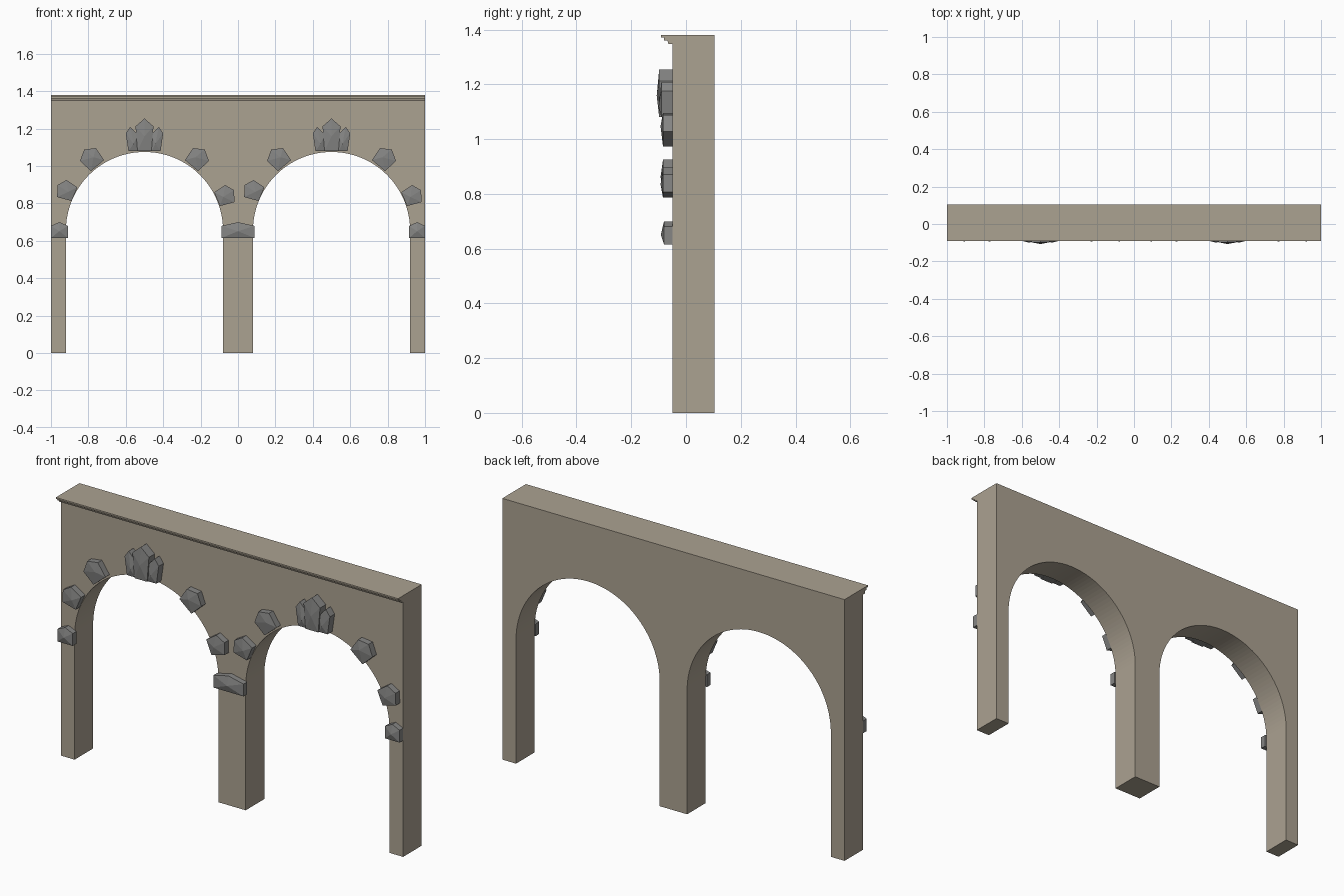
import bpy, bmesh, math
from mathutils import Vector

cube = bpy.data.objects.get("Cube")
if cube:
    bpy.data.objects.remove(cube)

FRONT, BACK = -0.05, 0.105      # wall faces
TOP, SPRING, RADIUS = 1.38, 0.655, 0.42
ARCHES = (-0.5, 0.5)            # arch centres


def material(name, colour):
    m = bpy.data.materials.new(name)
    m.use_nodes = True
    m.diffuse_color = (*colour, 1)
    m.node_tree.nodes["Principled BSDF"].inputs["Base Color"].default_value = (*colour, 1)
    return m


plaster = material("warm plaster", (0.41, 0.36, 0.285))
rock = material("grey stone", (0.235, 0.235, 0.23))


def prism(name, points, offset, mat, dome=None):
    """Extrude a 3D outline by offset; dome = (u, v, height) raises a faceted front."""
    bm = bmesh.new()
    base = bm.faces.new([bm.verts.new(p) for p in points])
    out = bmesh.ops.extrude_face_region(bm, geom=[base], use_keep_orig=True)
    verts = [g for g in out["geom"] if isinstance(g, bmesh.types.BMVert)]
    cap = next(g for g in out["geom"] if isinstance(g, bmesh.types.BMFace))
    bmesh.ops.translate(bm, vec=offset, verts=verts)
    if dome:
        poked = bmesh.ops.poke(bm, faces=[cap])
        poked["verts"][0].co += Vector((dome[0], -dome[2], dome[1]))
    bmesh.ops.recalc_face_normals(bm, faces=bm.faces)
    mesh = bpy.data.meshes.new(name)
    bm.to_mesh(mesh)
    bm.free()
    mesh.materials.append(mat)
    obj = bpy.data.objects.new(name, mesh)
    bpy.context.collection.objects.link(obj)
    return obj


# Wall with two round arched openings, drawn as one outline
outline = [(-1, TOP), (-1, 0)]
for cx in ARCHES:
    outline.append((cx - RADIUS, 0))
    for i in range(65):
        a = math.pi * (1 - i / 64)
        outline.append((cx + RADIUS * math.cos(a), SPRING + RADIUS * math.sin(a)))
    outline.append((cx + RADIUS, 0))
outline += [(1, 0), (1, TOP)]
prism("arcade_wall", [(x, FRONT, z) for x, z in outline], (0, BACK - FRONT, 0), plaster)

# Stepped cornice along the top of the front
steps = [(FRONT, TOP), (-0.092, TOP), (-0.092, 1.372), (-0.08, 1.372), (-0.08, 1.361),
         (-0.068, 1.361), (-0.064, 1.347), (FRONT, 1.347)]
prism("cornice", [(-1, y, z) for y, z in steps], (2, 0, 0), plaster)


def stone(name, pts, cx, depth=0.034, flip=1, shift=(0, 0), dome=(0, 0, 0.009)):
    """Faceted stone; points are measured from the arch centre line."""
    ring = [(cx + flip * x + shift[0], FRONT, z + shift[1]) for x, z in pts]
    prism(name, ring, (0, -depth, 0), rock, (flip * dome[0], dome[1], dome[2]))


key_mid = [(0, 1.254), (0.048, 1.212), (0.037, 1.08), (-0.037, 1.08), (-0.048, 1.212)]
key_side = [(-0.076, 1.209), (-0.035, 1.166), (-0.038, 1.08), (-0.086, 1.08), (-0.1, 1.176)]
haunch = [(-0.26, 1.096), (-0.216, 1.032), (-0.286, 0.973), (-0.345, 1.027), (-0.322, 1.088)]
flank = [(-0.417, 0.925), (-0.359, 0.886), (-0.39, 0.813), (-0.467, 0.834), (-0.465, 0.898)]

for side, cx in zip(("right", "left"), ARCHES):
    stone(f"{side}_arch_keystone", key_mid, cx, 0.048)
    for half, flip in (("inner_a", 1), ("inner_b", -1)):
        part = f"{side}_arch_{half}"
        stone(part + "_key_side_stone", key_side, cx, 0.04, flip, dome=(0.008, -0.02, 0.01))
        stone(part + "_haunch_stone", haunch, cx, flip=flip, dome=(0.01, 0.008, 0.009))
        drop = (0, 0) if flip > 0 else (0.014, -0.027)
        stone(part + "_flank_stone", flank, cx, flip=flip, shift=drop, dome=(0.01, -0.006, 0.009))

# Impost stones on the piers
for name, lo, hi in (("right_impost", -1, -0.91), ("middle_impost", -0.088, 0.088),
                     ("left_impost", 0.915, 1)):
    mid = (lo + hi) / 2
    stone(name, [(lo, 0.615), (hi, 0.615), (hi, 0.68), (mid, 0.7), (lo, 0.68)], 0, 0.03,
          dome=(0, 0, 0.012))
